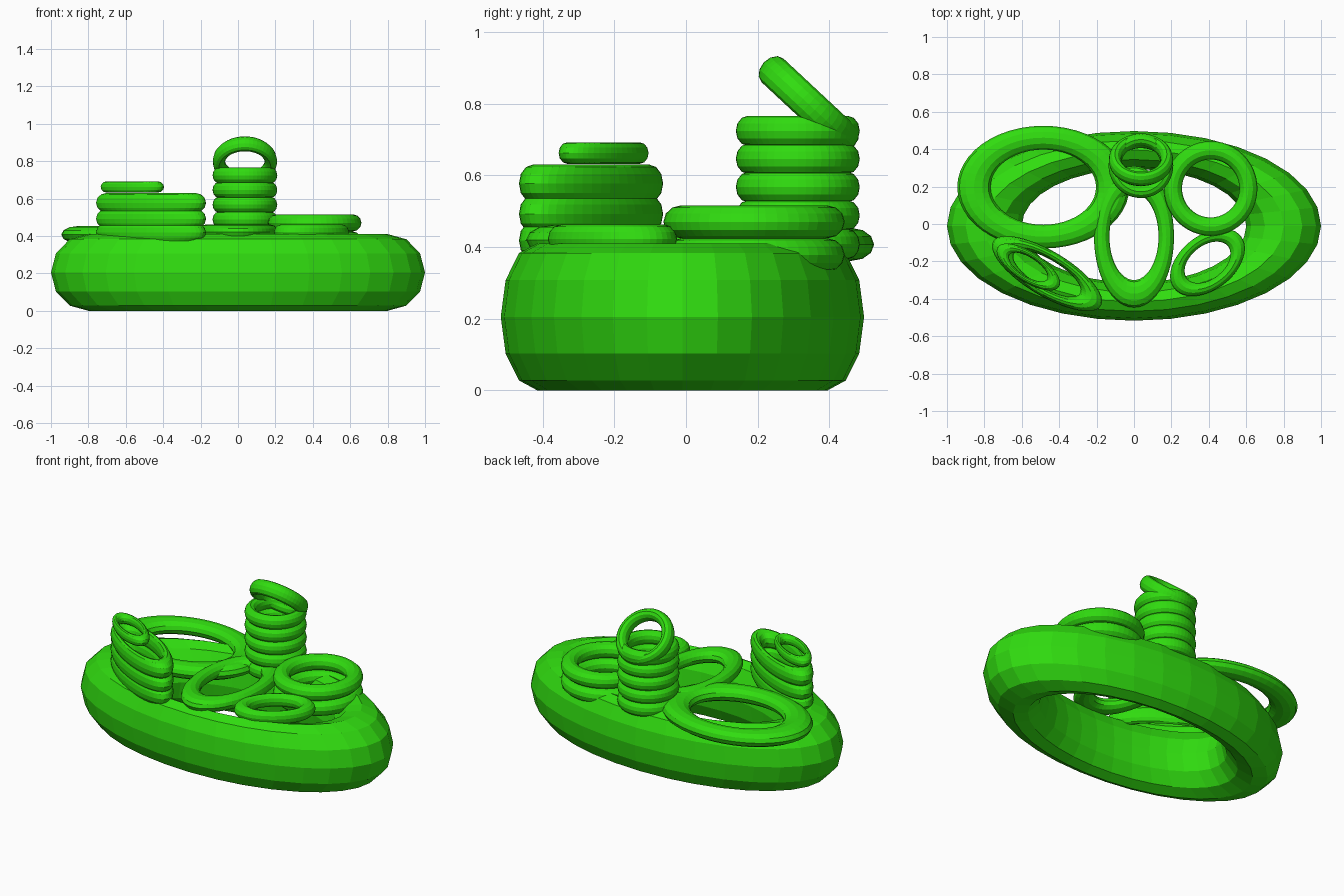
import bpy
from math import radians

if "Cube" in bpy.data.objects:
    bpy.data.objects.remove(bpy.data.objects["Cube"])

green = bpy.data.materials.new("green")
green.diffuse_color = (0.03, 0.72, 0.005, 1)
green.use_nodes = True
green.node_tree.nodes["Principled BSDF"].inputs["Base Color"].default_value = green.diffuse_color


def ring(name, centre, outer, half_height, turn=0, tilt=0, ratio=0.24, sides=48):
    """Stretched torus: outer = half sizes in x and y, ratio = tube / ring radius."""
    bpy.ops.mesh.primitive_torus_add(
        major_radius=1 / (1 + ratio), minor_radius=ratio / (1 + ratio),
        major_segments=sides, minor_segments=12, location=centre,
        rotation=(radians(tilt), 0, radians(turn)))
    ob = bpy.context.object
    ob.name = name
    ob.scale = (outer[0], outer[1], half_height * (1 + ratio) / ratio)
    ob.data.materials.append(green)
    return ob


def stack(name, x, y, heights, outer, half_height, turn=0):
    for i, z in enumerate(heights):
        ring(f"{name}_{i + 1}", (x, y, z), outer, half_height, turn)


# large oval base
ring("base_ring", (0, -0.01, 0.205), (1.0, 0.507), 0.205, ratio=0.25, sides=32)

# wide ring at the back left
ring("back_left_ring", (-0.485, 0.197, 0.407), (0.46, 0.328), 0.046)

# tall column at the back, with a leaning ring on top
stack("column_ring", 0.037, 0.312, (0.408, 0.488, 0.567, 0.646, 0.724), (0.173, 0.173), 0.042)
ring("leaning_ring", (0.037, 0.343, 0.798), (0.172, 0.172), 0.045, tilt=-43)

# pair of round rings at the back right
stack("back_right_ring", 0.41, 0.19, (0.378, 0.47), (0.25, 0.253), 0.046)

# narrow slanted stack at the front left, with a small ring on top
stack("front_left_ring", -0.465, -0.265, (0.418, 0.492, 0.577), (0.336, 0.12), 0.053, turn=-31)
ring("front_left_small_ring", (-0.565, -0.23, 0.662), (0.195, 0.08), 0.03, turn=-33)

# long oval ring in the middle
ring("middle_ring", (0, -0.068, 0.42), (0.214, 0.378), 0.041)

# slanted oval ring at the front right
ring("front_right_ring", (0.393, -0.205, 0.422), (0.227, 0.145), 0.04, turn=38)
